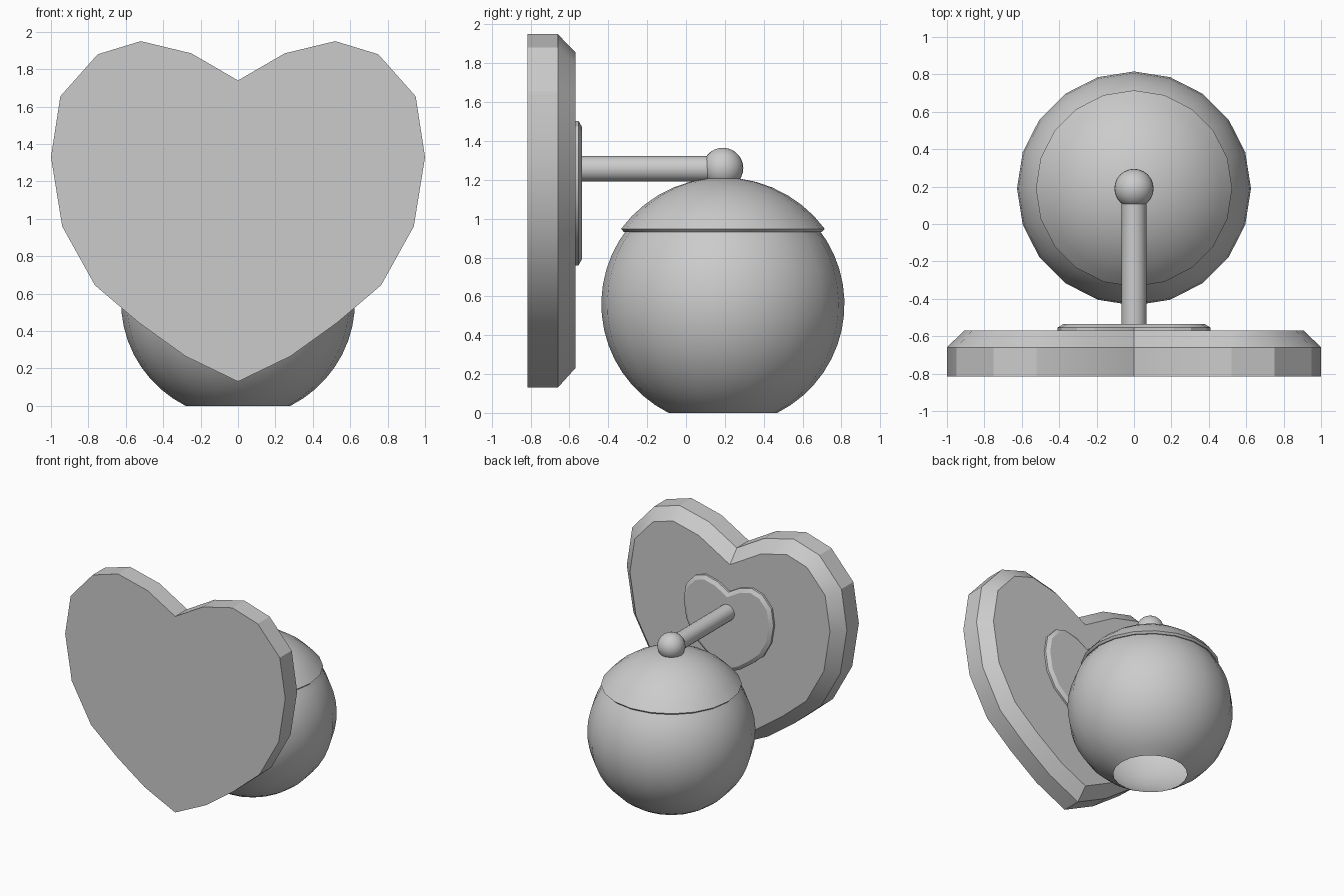
import bpy, bmesh, math
from mathutils import Vector

if "Cube" in bpy.data.objects:
    bpy.data.objects.remove(bpy.data.objects["Cube"])

# half outline of the heart (x, z), notch to tip
HALF = [(0, 1.74), (0.25, 1.885), (0.52, 1.95), (0.75, 1.88), (0.95, 1.655),
        (1.0, 1.33), (0.94, 0.96), (0.765, 0.645), (0.53, 0.445),
        (0.28, 0.265), (0, 0.13)]
CY = 0.19  # y of the globe axis


def finish(name, bm, angle=30, recalc=True):
    if recalc:
        bmesh.ops.recalc_face_normals(bm, faces=bm.faces)
    me = bpy.data.meshes.new(name)
    bm.to_mesh(me)
    bm.free()
    ob = bpy.data.objects.new(name, me)
    bpy.context.collection.objects.link(ob)
    bpy.ops.object.select_all(action='DESELECT')
    ob.select_set(True)
    bpy.context.view_layer.objects.active = ob
    bpy.ops.object.shade_smooth_by_angle(angle=math.radians(angle))
    return ob


def inset(pts, d):
    """Mitred inward offset of a clockwise outline."""
    out = []
    for i, p in enumerate(pts):
        a = (p - pts[i - 1]).normalized()
        b = (pts[(i + 1) % len(pts)] - p).normalized()
        na, nb = Vector((a.y, -a.x)), Vector((b.y, -b.x))
        out.append(p + (na + nb) * d / (1 + na.dot(nb)))
    return out


def heart(name, scale, z0, y_front, y_edge, y_back, bevel):
    half = [Vector((x * scale, z0 + (z - 0.13) * scale)) for x, z in HALF]
    pts = half + [Vector((-p.x, p.y)) for p in half[-2:0:-1]]
    bm = bmesh.new()
    rings = [[bm.verts.new((p.x, y, p.y)) for p in ring]
             for ring, y in ((pts, y_front), (pts, y_edge), (inset(pts, bevel), y_back))]
    n = len(pts)
    for r, s in zip(rings, rings[1:]):
        for i in range(n):
            j = (i + 1) % n
            bm.faces.new((r[i], r[j], s[j], s[i]))
    bm.faces.new(rings[0])
    bm.faces.new(rings[-1])
    return finish(name, bm)


def lathe(name, profile, sides=20):
    """Spin an (r, z) profile, listed bottom to top, about the globe axis."""
    bm = bmesh.new()
    rings = []
    for r, z in profile:
        if r < 1e-4:
            rings.append([bm.verts.new((0, CY, z))] * sides)
        else:
            rings.append([bm.verts.new((r * math.cos(t), CY + r * math.sin(t), z))
                          for t in (2 * math.pi * i / sides for i in range(sides))])
    for a, b in zip(rings, rings[1:]):
        for i in range(sides):
            j = (i + 1) % sides
            bm.faces.new(list(dict.fromkeys((a[i], a[j], b[j], b[i]))))
    return finish(name, bm, recalc=False)


def arc(radius, zc, z_from, z_to, steps):
    a = math.asin((z_from - zc) / radius)
    b = math.asin(min(1, (z_to - zc) / radius))
    angles = [a + (b - a) * i / steps for i in range(steps + 1)]
    return [(radius * math.cos(t), zc + radius * math.sin(t)) for t in angles]


# wall plate and small mounting plate
heart("wall_plate", 1.0, 0.13, -0.815, -0.66, -0.57, 0.09)
heart("mount_plate", 0.408, 0.76, -0.572, -0.553, -0.535, 0.03)

# glass globe, open at the bottom
lathe("globe", arc(0.626, 0.56, 0.0, 0.95, 14))

# cap with a thin rim lip
lathe("globe_cap", [(0.49, 0.93), (0.51, 0.932)] + arc(0.652, 0.56, 0.947, 1.212, 7))

# arm from plate to ball
bm = bmesh.new()
bmesh.ops.create_cone(bm, cap_ends=True, segments=20, radius1=0.066, radius2=0.066, depth=0.73)
for v in bm.verts:
    v.co = Vector((v.co.x, v.co.z - 0.175, v.co.y + 1.257))
finish("arm", bm)

# ball joint above the cap
bm = bmesh.new()
bmesh.ops.create_uvsphere(bm, u_segments=24, v_segments=14, radius=0.105)
bmesh.ops.translate(bm, vec=(0, CY, 1.26), verts=bm.verts)
finish("ball_joint", bm)
